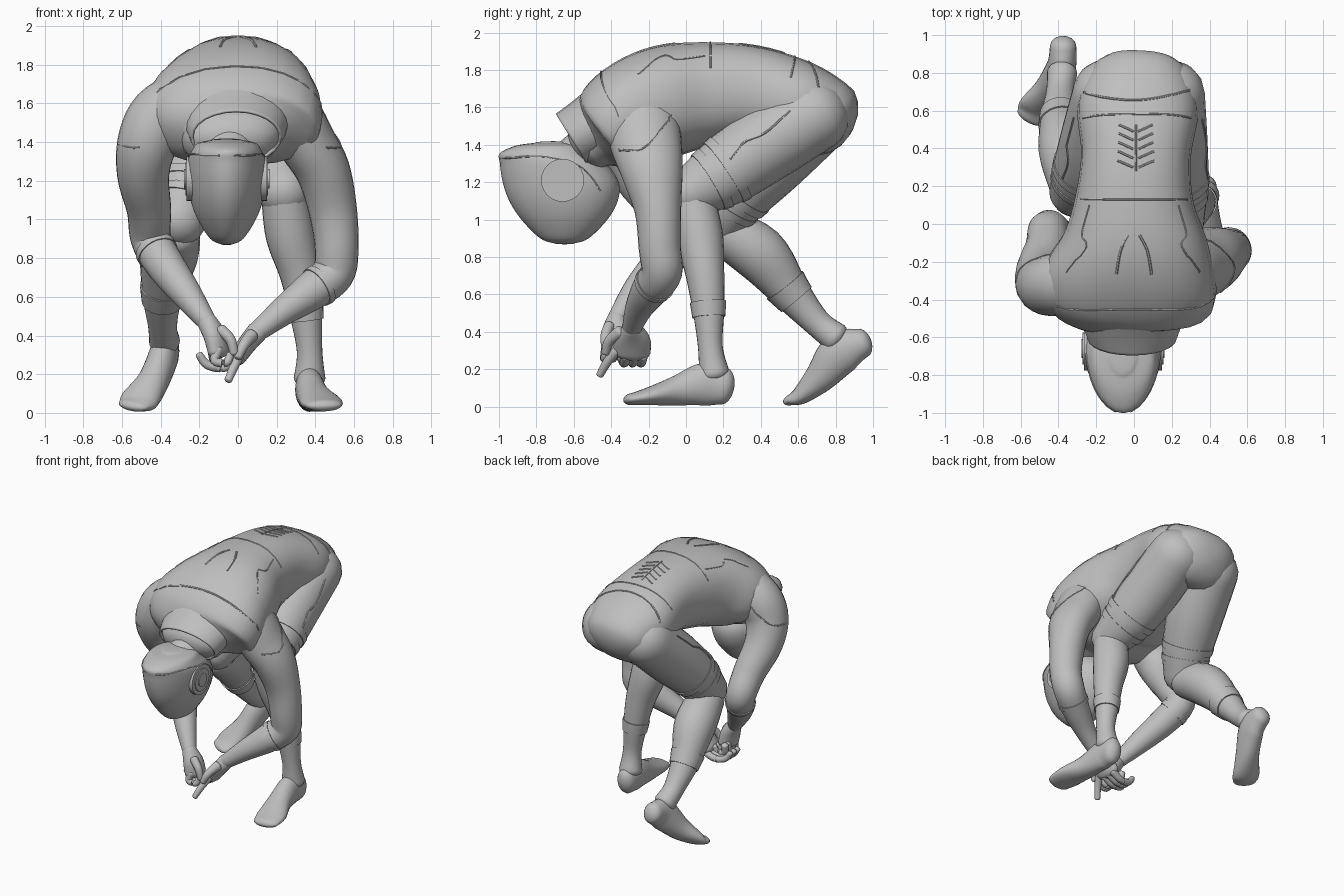
import bpy, bmesh, math
from mathutils import Vector
from mathutils.bvhtree import BVHTree

if "Cube" in bpy.data.objects:
    bpy.data.objects.remove(bpy.data.objects["Cube"])

GREY = bpy.data.materials.new("suit grey")
GREY.use_nodes = True
GREY.diffuse_color = (.52, .52, .52, 1)
GREY.node_tree.nodes["Principled BSDF"].inputs["Base Color"].default_value = GREY.diffuse_color
SIDES = 24
trees = {}


def smooth_path(pts, steps=5):
    """Interpolate sections (x, y, z, half width, half depth)."""
    pts = [tuple(p) + ((p[3],) if len(p) == 4 else ()) for p in pts]
    ext = [pts[0]] + pts + [pts[-1]]
    out = []
    for i in range(len(pts) - 1):
        a, b, c, d = ext[i:i + 4]
        for s in range(steps):
            t = s / steps
            out.append([0.5 * (2 * q + (r - p) * t + (2*p - 5*q + 4*r - w) * t*t
                               + (3*q - p - 3*r + w) * t**3)
                        for p, q, r, w in zip(a, b, c, d)])
    return out + [list(pts[-1])]


def finish(name, bm):
    bmesh.ops.recalc_face_normals(bm, faces=bm.faces)
    me = bpy.data.meshes.new(name)
    trees[name] = BVHTree.FromBMesh(bm)
    bm.to_mesh(me)
    bm.free()
    me.materials.append(GREY)
    ob = bpy.data.objects.new(name, me)
    bpy.context.collection.objects.link(ob)
    bpy.ops.object.select_all(action="DESELECT")
    ob.select_set(True)
    bpy.context.view_layer.objects.active = ob
    bpy.ops.object.shade_smooth_by_angle(angle=math.radians(45))
    return ob


def loft(name, sec, hint=(1, 0, 0), dome=0.6, sides=SIDES, grow=0, caps=True, axis=None, power=1, taper=0):
    """Skin rounded rings along a path, with domed or flat ends."""
    bm = bmesh.new()
    hint = Vector(hint)
    frames = []
    for i, s in enumerate(sec):
        t = Vector(sec[min(i + 1, len(sec) - 1)][:3]) - Vector(sec[max(i - 1, 0)][:3])
        t = Vector(axis) if axis else t.normalized()
        frames.append((Vector(s[:3]), t, s[3] + grow, s[4] + grow))
    if dome:
        def cap(frame, sign):
            c, t, a, b = frame
            ring = []
            for k in (1, 2, 3, 4):
                u = k * math.pi / 2 / 4.3
                ring.append((c + t * sign * dome * (a + b) / 2 * math.sin(u), t,
                             a * math.cos(u), b * math.cos(u)))
            return ring
        frames = cap(frames[0], -1)[::-1] + frames + cap(frames[-1], 1)
    outline = []
    for k in range(sides):
        co, si = math.cos(math.tau * k / sides), math.sin(math.tau * k / sides)
        outline.append((math.copysign(abs(co) ** power, co) * (1 + taper * si),
                        math.copysign(abs(si) ** power, si)))
    rings = []
    for c, t, a, b in frames:
        u = (hint - t * hint.dot(t)).normalized()
        v = t.cross(u)
        rings.append([bm.verts.new(c + u * a * p + v * b * q) for p, q in outline])
    for r, q in zip(rings, rings[1:]):
        for k in range(sides):
            n = (k + 1) % sides
            bm.faces.new((r[k], r[n], q[n], q[k]))
    if caps:
        bm.faces.new(rings[0])
        bm.faces.new(rings[-1])
    return finish(name, bm)


def part(name, pts, **kw):
    sec = smooth_path(pts)
    loft(name, sec, **kw)
    return sec


def seam(name, target, pts, r=0.005):
    """Thin strip laid along the surface of a part."""
    sec = smooth_path([(*p, r) for p in pts], 6)
    for s in sec:
        s[:3] = trees[target].find_nearest(Vector(s[:3]))[0]
    loft(name, sec, hint=(0.3, 0.5, 0.8), sides=6, dome=0)


# Torso, neck and open collar
part("torso", [(.03, .76, 1.54, .27, .21), (.02, .6, 1.62, .32, .23), (.01, .35, 1.68, .29, .25),
               (0, .1, 1.67, .32, .28), (0, -.12, 1.63, .4, .3), (-.02, -.3, 1.56, .46, .28),
               (-.04, -.42, 1.47, .43, .235), (-.04, -.5, 1.41, .25, .15)], power=.85)
part("neck", [(-.03, -.35, 1.5, .14), (-.04, -.5, 1.4, .125), (-.05, -.63, 1.27, .14)])
sec = smooth_path([(-.01, -.4, 1.55, .28, .2), (-.01, -.52, 1.48, .265, .175), (-.01, -.61, 1.425, .235, .165)])
collar = loft("collar", sec, dome=0, caps=False)
collar.modifiers.new("thickness", "SOLIDIFY").thickness = 0.015

# Helmet, built from level rings
HX = -.058
part("helmet", [(HX, -.65, .872, .03, .05), (HX, -.65, .9, .085, .13), (HX, -.65, 1, .15, .23),
                (HX, -.655, 1.1, .187, .29), (HX, -.67, 1.2, .203, .31), (HX, -.71, 1.3, .2, .285),
                (HX, -.745, 1.355, .18, .25), (HX, -.73, 1.395, .15, .18), (HX, -.71, 1.41, .08, .1)],
     dome=.1, axis=(0, 0, 1), taper=.15)
for side, label in ((1, "left"), (-1, "right")):
    for k, (r, out) in enumerate(((.115, .207), (.085, .214), (.05, .22))):
        loft(f"{label}_ear_disc_{k}", [(HX + side * x, -.66, 1.21, r, r) for x in (.14, out - .01, out)],
             hint=(0, 1, 0), dome=0)
    seam(f"{label}_visor_seam", "helmet", [(HX + side * .04, -1, 1.33), (HX + side * .12, -.94, 1.33),
                                          (HX + side * .2, -.75, 1.34), (HX + side * .2, -.55, 1.28),
                                          (HX + side * .17, -.45, 1.15)])

# Arms: shoulder to elbow to wrist
arms = {
    "left": [(.18, -.26, 1.63, .18, .16), (.27, -.24, 1.53, .2, .165), (.36, -.21, 1.39, .19, .15),
             (.44, -.18, 1.25, .165, .14), (.49, -.15, 1.05, .125), (.51, -.14, .85, .113), (.49, -.13, .72, .11),
             (.38, -.19, .63, .1), (.24, -.25, .53, .075), (.1, -.29, .42, .052)],
    "right": [(-.25, -.3, 1.63, .16), (-.4, -.32, 1.53, .165), (-.47, -.32, 1.39, .155), (-.49, -.25, 1.23, .135),
              (-.46, -.12, 1.05, .115), (-.45, -.03, .9, .105), (-.38, -.13, .77, .1), (-.27, -.26, .62, .08),
              (-.16, -.37, .47, .05)]}
for label, pts in arms.items():
    sec = part(label + "_arm", pts, hint=(0, 1, 0))
    cuff = 33 if label == "left" else 27
    loft(label + "_glove_cuff", sec[cuff:cuff + 2], hint=(0, 1, 0), dome=0, grow=.006)

# Clasped hands
part("left_palm", [(.1, -.29, .42, .055), (.05, -.285, .36, .095, .05), (0, -.29, .29, .1, .045)], hint=(0, 1, 0))
part("left_index_finger", [(.01, -.37, .3, .026), (-.02, -.42, .24, .024), (-.05, -.46, .17, .02)])
part("left_thumb", [(.07, -.35, .4, .035), (.03, -.41, .35, .028), (0, -.43, .29, .023)])
part("right_palm", [(-.16, -.37, .47, .052), (-.12, -.38, .4, .075, .055), (-.1, -.38, .32, .08, .05)], hint=(.5, 1, 0))
part("right_thumb", [(-.09, -.41, .43, .03), (-.04, -.43, .38, .027), (-.02, -.43, .31, .023)])
for k in range(4):
    y = -.23 - .045 * k
    if k < 3:
        part(f"left_finger_{k}", [(0, y, .27, .026), (-.08, y - .01, .235, .025), (-.16, y - .02, .25, .023),
                                  (-.2, y - .03, .3, .02)])
    part(f"right_finger_{k}", [(-.13 + .01 * k, y - .06, .33, .026), (-.12, y - .07, .27, .024),
                               (-.06, y - .07, .26, .022), (-.04, y - .06, .3, .02)])

# Legs, with thigh straps and boot cuffs
legs = {
    "left": ([(.18, .69, 1.56, .195), (.185, .42, 1.4, .205), (.21, .2, 1.25, .185), (.24, .02, 1.14, .135)],
             [(.24, .03, 1.12, .12), (.27, .07, .92, .127), (.32, .1, .72, .105), (.35, .12, .52, .085),
              (.37, .13, .32, .066), (.37, .15, .18, .082)],
             [(.37, .2, .11, .068, .1), (.37, .1, .12, .075, .115), (.39, -.05, .085, .085, .08),
              (.43, -.2, .055, .108, .048), (.445, -.29, .04, .095, .032)]),
    "right": ([(-.13, .69, 1.54, .195), (-.19, .45, 1.32, .2), (-.26, .27, 1.13, .175), (-.31, .17, .99, .14)],
              [(-.32, .19, .94, .125), (-.355, .39, .82, .15), (-.39, .56, .61, .105), (-.39, .7, .45, .075),
               (-.38, .8, .37, .08)],
              [(-.375, .94, .34, .07, .08), (-.385, .83, .29, .077, .115), (-.44, .72, .16, .082, .085),
               (-.51, .62, .065, .1, .05), (-.54, .57, .04, .085, .03)])}
for label, (thigh, shin, foot) in legs.items():
    s = part(label + "_thigh", thigh, dome=.9)
    for k in (9, 11):
        loft(f"{label}_thigh_strap_{k}", s[k:k + 2], dome=0, grow=.006)
    s = part(label + "_shin", shin)
    k = 14 if label == "left" else 9
    loft(label + "_boot_cuff", s[k:k + 3], dome=0, grow=.008)
    part(label + "_foot", foot, dome=.7)


# Suit seams across the back, yoke and hips
def arc(y, z, half, dy, dz):
    return [(half * u, y + dy * u * u, z + dz * u * u) for u in (-1, -.6, -.2, .2, .6, 1)]


seam("yoke_seam", "torso", arc(-.46, 1.8, .42, .1, -.25), .006)
seam("mid_back_seam", "torso", arc(.13, 1.96, .28, .0, -.15))
seam("waist_seam", "torso", arc(.58, 1.87, .28, -.02, -.12))
seam("hip_seam", "torso", arc(.65, 1.83, .3, .06, -.12), .006)

# Spine ribs, shoulder marks and panel seams, mirrored
seam("spine_line", "torso", [(.01, .28, 1.94), (.01, .4, 1.93), (.01, .53, 1.9)])
for side, label in ((1, "left"), (-1, "right")):
    for k in range(5):
        y = .3 + .05 * k
        seam(f"{label}_spine_rib_{k}", "torso", [(.01 + side * .015, y, 1.94), (.01 + side * .09, y + .03, 1.9)], .006)
    seam(label + "_shoulder_mark", "torso", [(side * .03, -.06, 1.95), (side * .07, -.14, 1.92), (side * .09, -.25, 1.85)], .007)
    seam(label + "_side_seam", "torso", [(side * .24, .1, 1.88), (side * .28, -.05, 1.86), (side * .25, -.12, 1.87),
                                        (side * .33, -.25, 1.76)])
    seam(label + "_shoulder_seam", label + "_arm", [(side * .4, -.02, 1.6), (side * .5, -.12, 1.5),
                                                  (side * .58, -.25, 1.4), (side * .5, -.42, 1.38)])
    seam(label + "_thigh_panel", label + "_thigh", [(side * .4, .55, 1.6), (side * .4, .42, 1.47),
                                                   (side * .41, .3, 1.42), (side * .42, .22, 1.3)], .006)
